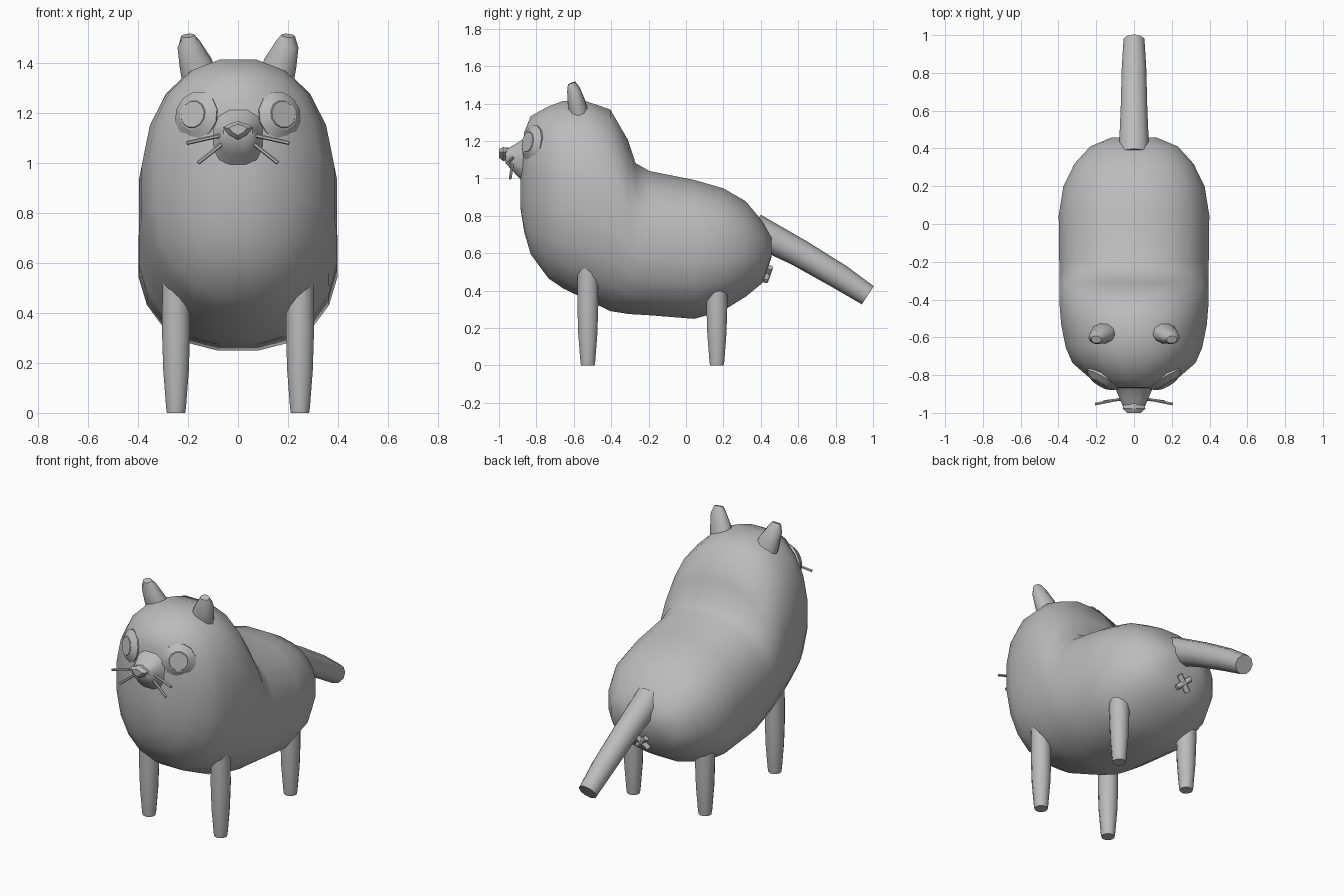
import bpy, bmesh, math
from mathutils import Vector

cube = bpy.data.objects.get("Cube")
if cube:
    bpy.data.objects.remove(cube, do_unlink=True)

# Single clay grey material
grey = bpy.data.materials.new("clay_grey")
grey.use_nodes = True
grey.diffuse_color = (0.5, 0.5, 0.5, 1)
bsdf = next(n for n in grey.node_tree.nodes if n.type == 'BSDF_PRINCIPLED')
bsdf.inputs["Base Color"].default_value = (0.5, 0.5, 0.5, 1)
bsdf.inputs["Roughness"].default_value = 0.8


def loft(name, rings, angle=50):
    """Skin a list of equal-sized rings and cap both ends."""
    bm = bmesh.new()
    rows = [[bm.verts.new(p) for p in ring] for ring in rings]
    n = len(rows[0])
    for a, b in zip(rows, rows[1:]):
        for i in range(n):
            j = (i + 1) % n
            bm.faces.new((a[i], a[j], b[j], b[i]))
    bm.faces.new(rows[0])
    bm.faces.new(rows[-1])
    bmesh.ops.recalc_face_normals(bm, faces=bm.faces)
    mesh = bpy.data.meshes.new(name)
    bm.to_mesh(mesh)
    bm.free()
    mesh.materials.append(grey)
    obj = bpy.data.objects.new(name, mesh)
    bpy.context.collection.objects.link(obj)
    bpy.ops.object.select_all(action='DESELECT')
    obj.select_set(True)
    bpy.context.view_layer.objects.active = obj
    bpy.ops.object.shade_smooth_by_angle(angle=math.radians(angle))
    return obj


def section(y, z0, z1, w, n, power):
    """Upright superellipse cross-section at depth y."""
    pts = []
    for i in range(n):
        a = 2 * math.pi * (i + 0.5) / n
        s, c = math.sin(a), math.cos(a)
        x = math.copysign(abs(s) ** (2 / power), s) * w
        z = math.copysign(abs(c) ** (2 / power), c) * (z1 - z0) / 2
        pts.append(Vector((x, y, (z0 + z1) / 2 + z)))
    return pts


def tube(name, path, radii, n=10, squash=1.0, angle=50):
    """Round tube along a path; squash flattens it in y."""
    path = [Vector(p) for p in path]
    rings = []
    for k, p in enumerate(path):
        d = path[min(k + 1, len(path) - 1)] - path[max(k - 1, 0)]
        q = d.to_track_quat('Z', 'Y')
        ring = []
        for i in range(n):
            a = 2 * math.pi * (i + 0.5) / n
            o = q @ Vector((math.cos(a), math.sin(a), 0)) * radii[k]
            o.y *= squash
            ring.append(p + o)
        rings.append(ring)
    return loft(name, rings, angle)


# Body and head: y, bottom, top, half width
BODY = [
    (-.885, .84, 1.00, .07), (-.865, .71, 1.25, .14), (-.83, .59, 1.337, .22),
    (-.735, .46, 1.39, .33), (-.655, .405, 1.42, .365), (-.53, .345, 1.417, .39),
    (-.405, .285, 1.374, .40), (-.31, .27, 1.21, .40), (-.27, .268, 1.086, .40),
    (-.195, .264, 1.043, .40), (.045, .245, .995, .403), (.2, .29, .95, .378),
    (.32, .365, .88, .318), (.41, .44, .77, .235), (.458, .58, .69, .12)]
loft("body", [section(*s, 20, 2.3) for s in BODY], 85)

# Muzzle
MUZZLE = [(-.78, .88, 1.30, .17), (-.86, .965, 1.22, .105),
          (-.92, 1.03, 1.18, .08), (-.965, 1.08, 1.155, .06)]
loft("muzzle", [section(*s, 12, 2.6) for s in MUZZLE], 60)

# Nose: wide triangle with a smaller front face
NOSE = [(0, 1.167), (.04, 1.155), (.06, 1.142), (.035, 1.112), (0, 1.093),
        (-.035, 1.112), (-.06, 1.142), (-.04, 1.155)]


def nose_ring(y, f):
    return [Vector((x * f, y, 1.137 + (z - 1.137) * f)) for x, z in NOSE]


loft("nose", [nose_ring(-.95, .9), nose_ring(-.978, 1), nose_ring(-1.0, .6)], 25)

# Tail
tube("tail", [(0, .36, .73), (0, .605, .602), (0, .82, .475), (0, .972, .375)],
     [.085, .074, .068, .058], 10)

# Crossed mark under the tail, lying on the rump
centre = Vector((0, .437, .488))
up = Vector((0, .33, .94))
for label, s in (("a", 1), ("b", -1)):
    arm = (Vector((s, 0, 0)) + up).normalized() * .055
    tube("rear_cross_" + label, [centre - arm, centre + arm], [.016, .016], 8)

for side, s in (("left", 1), ("right", -1)):
    # Legs
    for part, y in (("front", -.525), ("rear", .165)):
        tube(f"{part}_leg_{side}",
             [(s * .248, y, z) for z in (0, .02, .17, .32, .6)],
             [.038, .041, .053, .058, .056], 12)

    # Ears
    tube("ear_" + side,
         [(s * .15, -.57, 1.33), (s * .17, -.585, 1.40), (s * .197, -.602, 1.475),
          (s * .2, -.612, 1.51)], [.074, .066, .047, .028], 10, .75)

    # Eyes: bevelled disc with a thin pupil plate
    n = Vector((s * .5, -.84, .17)).normalized()
    eye = Vector((s * .168, -.825, 1.19))
    tube("eye_" + side, [eye - n * .06, eye, eye + n * .024], [.09, .098, .062], 12, 1, 20)
    tube("pupil_" + side, [eye + n * .022, eye + n * .028], [.058, .054], 12, 1, 20)

    # Whiskers
    tube("whisker_upper_" + side,
         [(s * .04, -.92, 1.117), (s * .205, -.953, 1.08)], [.008, .008], 6)
    tube("whisker_lower_" + side,
         [(s * .04, -.925, 1.095), (s * .16, -.94, 1.0)], [.008, .008], 6)
